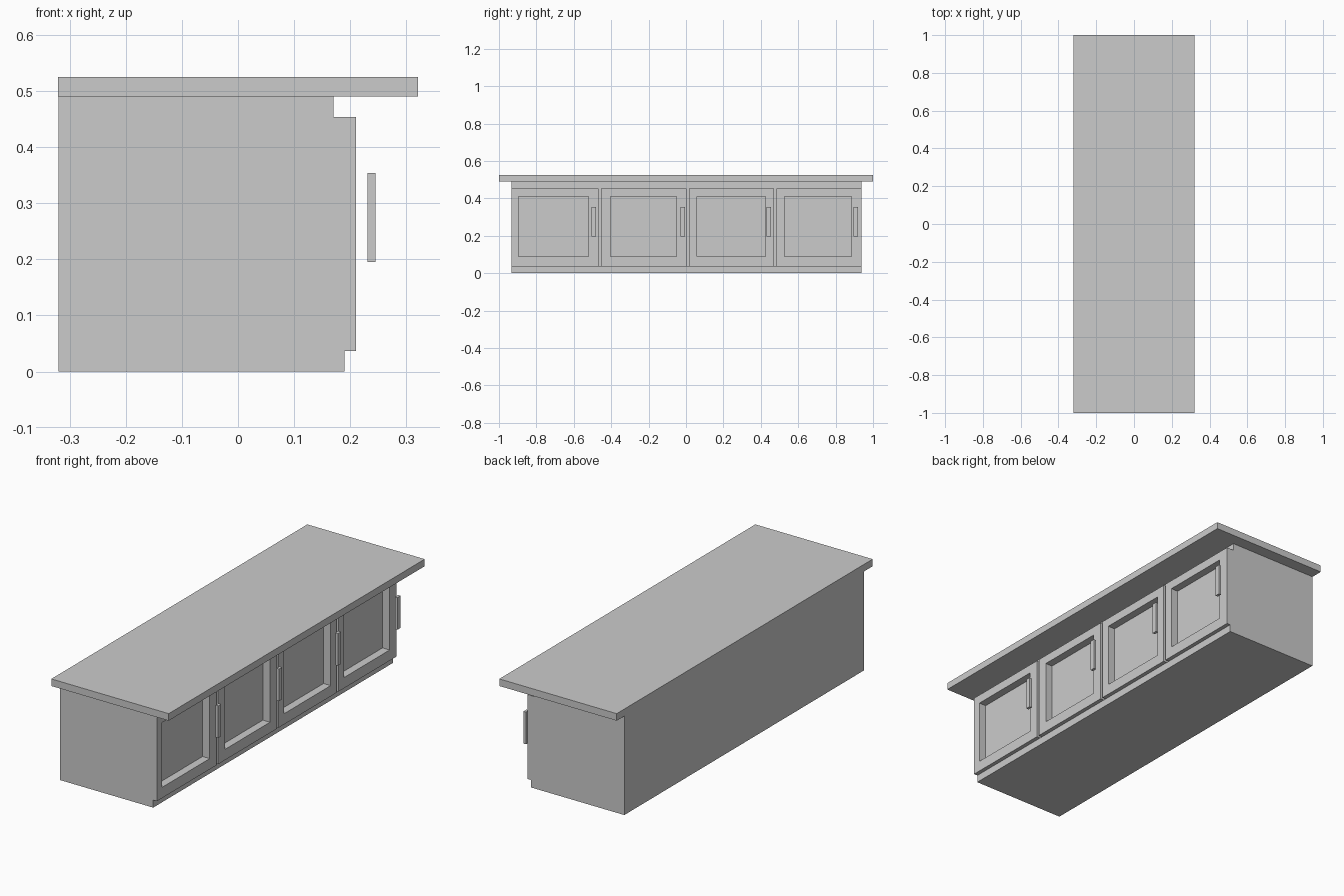
import bpy, bmesh

if "Cube" in bpy.data.objects:
    bpy.data.objects.remove(bpy.data.objects["Cube"])


def finish(name, bm):
    bmesh.ops.recalc_face_normals(bm, faces=bm.faces)
    mesh = bpy.data.meshes.new(name)
    bm.to_mesh(mesh)
    bm.free()
    obj = bpy.data.objects.new(name, mesh)
    bpy.context.collection.objects.link(obj)
    return obj


def box(name, x, y, z):
    bm = bmesh.new()
    bmesh.ops.create_cube(bm, size=1)
    for v in bm.verts:
        for i, (lo, hi) in enumerate((x, y, z)):
            v.co[i] = lo if v.co[i] < 0 else hi
    return finish(name, bm)


def extrude_y(name, profile, y0, y1):
    bm = bmesh.new()
    face = bm.faces.new([bm.verts.new((x, y0, z)) for x, z in profile])
    ext = bmesh.ops.extrude_face_region(bm, geom=[face], use_keep_orig=True)
    for v in ext["geom"]:
        if isinstance(v, bmesh.types.BMVert):
            v.co.y = y1
    return finish(name, bm)


def door(name, back, front, panel, outer_y, inner_y, outer_z, inner_z):
    """Closed door slab with a recessed centre panel."""
    bm = bmesh.new()
    loops = []
    for x, (y0, y1), (z0, z1) in ((back, outer_y, outer_z), (front, outer_y, outer_z),
                                  (front, inner_y, inner_z), (panel, inner_y, inner_z)):
        loops.append([bm.verts.new((x, y, z))
                      for y, z in ((y0, z0), (y1, z0), (y1, z1), (y0, z1))])
    for a, b in zip(loops, loops[1:]):
        for i in range(4):
            j = (i + 1) % 4
            bm.faces.new((a[i], a[j], b[j], b[i]))
    bm.faces.new(loops[0])
    bm.faces.new(loops[-1])
    return finish(name, bm)


Y0, Y1 = -0.934, 0.939

# Worktop
box("countertop", (-0.321, 0.321), (-1, 1), (0.49, 0.525))

# Cabinet body with a protruding plinth at the bottom front
extrude_y("cabinet_body",
          [(-0.32, 0), (0.19, 0), (0.19, 0.037), (0.17, 0.037), (0.17, 0.49), (-0.32, 0.49)],
          Y0, Y1)

# Doors and handles: outer span, panel span, handle start
layout = [
    ((Y0, -0.468), (-0.895, -0.521), -0.505),
    ((-0.455, 0.003), (-0.403, -0.050), -0.029),
    ((0.016, 0.470), (0.060, 0.424), 0.430),
    ((0.484, Y1), (0.527, 0.885), 0.896),
]
for n, (outer, inner, hy) in enumerate(layout, 1):
    door(f"door_{n}", 0.17, 0.21, 0.171, outer, inner, (0.037, 0.454), (0.09, 0.41))
    box(f"handle_{n}", (0.231, 0.245), (hy, hy + 0.024), (0.195, 0.354))
